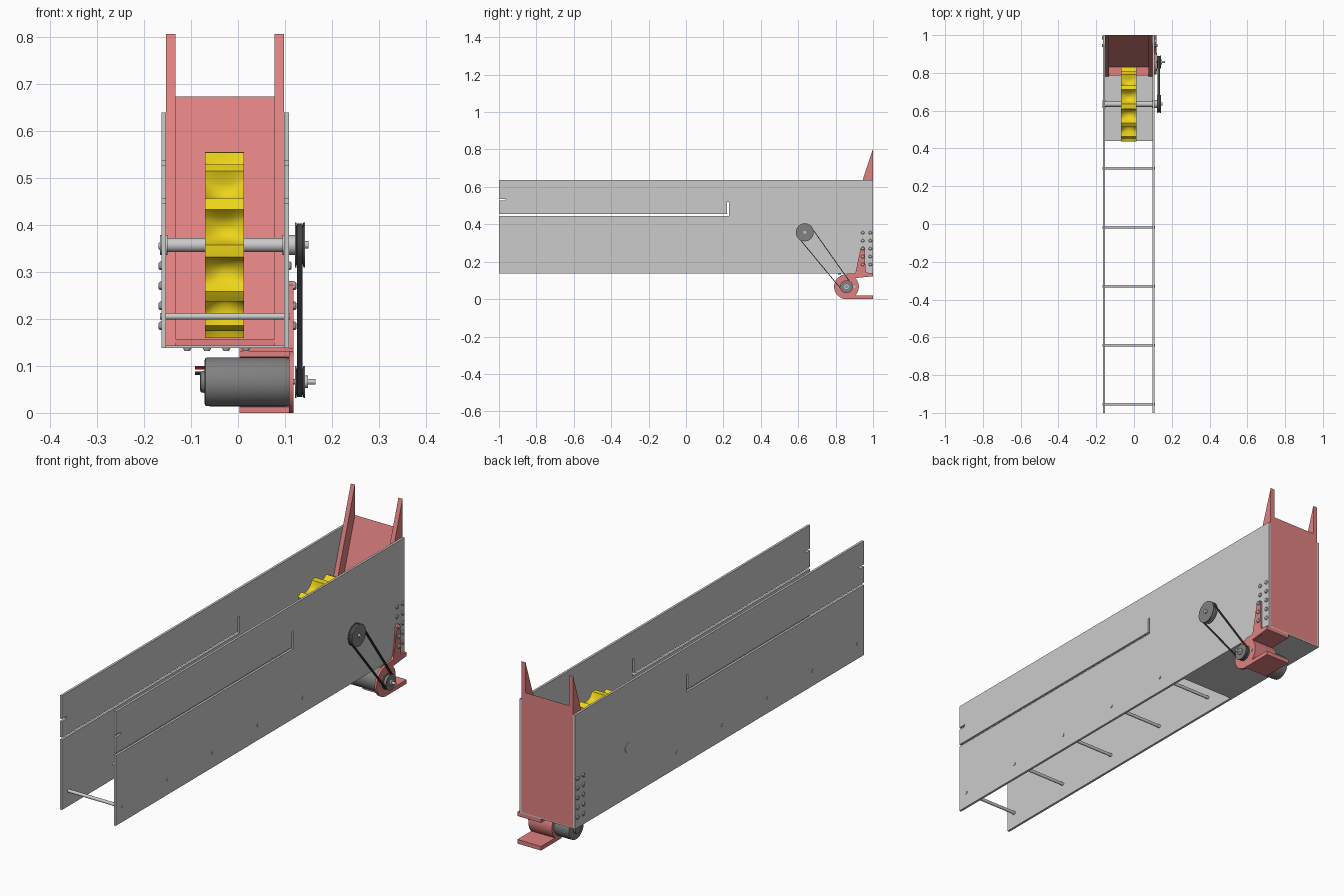
import bpy, bmesh
from math import sin, cos, pi, acos, atan2, hypot, radians

if "Cube" in bpy.data.objects:
    bpy.data.objects.remove(bpy.data.objects["Cube"])


def material(name, rgb):
    m = bpy.data.materials.new(name)
    m.diffuse_color = (*rgb, 1)
    m.use_nodes = True
    m.node_tree.nodes["Principled BSDF"].inputs["Base Color"].default_value = m.diffuse_color
    return m


RED = material("red_paint", (0.75, 0.22, 0.22))
YELLOW = material("yellow_plastic", (0.85, 0.66, 0.01))
DARK = material("dark_rubber", (0.06, 0.06, 0.06))
WIRE = material("wire_red", (0.6, 0.02, 0.02))
STEEL = material("steel", (0.22, 0.22, 0.22))


def finish(name, bm, mat):
    bmesh.ops.recalc_face_normals(bm, faces=bm.faces[:])
    me = bpy.data.meshes.new(name)
    bm.to_mesh(me)
    bm.free()
    ob = bpy.data.objects.new(name, me)
    bpy.context.collection.objects.link(ob)
    if mat:
        me.materials.append(mat)
    bpy.ops.object.select_all(action='DESELECT')
    ob.select_set(True)
    bpy.context.view_layer.objects.active = ob
    bpy.ops.object.shade_smooth_by_angle(angle=radians(30))
    return ob


def extrude_x(name, pts, x0, x1, mat=None):
    """Extrude a (y, z) outline from x0 to x1."""
    bm = bmesh.new()
    a = [bm.verts.new((x0, y, z)) for y, z in pts]
    b = [bm.verts.new((x1, y, z)) for y, z in pts]
    n = len(pts)
    caps = [bm.faces.new(a), bm.faces.new(b)]
    for i in range(n):
        j = (i + 1) % n
        bm.faces.new((a[i], a[j], b[j], b[i]))
    bmesh.ops.triangulate(bm, faces=caps)
    return finish(name, bm, mat)


def lathe_x(name, c, prof, mat=None, n=32):
    """Solid of revolution about an x axis through c; prof holds (x, r)."""
    bm = bmesh.new()
    rings = [[bm.verts.new((x, c[0] + r * cos(2 * pi * i / n), c[1] + r * sin(2 * pi * i / n)))
              for i in range(n)] for x, r in prof]
    for p, q in zip(rings, rings[1:]):
        for i in range(n):
            j = (i + 1) % n
            bm.faces.new((p[i], p[j], q[j], q[i]))
    bm.faces.new(rings[0])
    bm.faces.new(rings[-1])
    return finish(name, bm, mat)


def rod(name, c, r, x0, x1, mat=None, n=24):
    return lathe_x(name, c, [(x0, r), (x1, r)], mat, n)


def box(name, x0, x1, y0, y1, z0, z1, mat=None):
    return extrude_x(name, [(y0, z0), (y1, z0), (y1, z1), (y0, z1)], x0, x1, mat)


XL, XR, T = -0.153, 0.098, 0.01      # inner faces of the side plates
AXLE, MOTOR = (0.635, 0.357), (0.858, 0.066)

# side plates with the comb-shaped slot running in from the open end
outline = [(-1, .138), (1, .138), (1, .638), (-1, .638),
           (-1, .536), (-.964, .536), (-.964, .526), (-1, .526), (-1, .455)]
for b in (-.598, -.188, .225):
    outline += [(b - .005, .455), (b - .005, .536), (b + .038, .536),
                (b + .038, .526), (b + .005, .526), (b + .005, .455)]
outline[-1] = (.230, .445)
outline.append((-1, .445))
extrude_x("left_side_plate", outline, XL - T, XL)
extrude_x("right_side_plate", outline, XR, XR + T)

# floor plate and cross rods
box("floor_plate", XL, XR, .44, 1, .138, .143)
for i in range(5):
    rod(f"cross_rod_{i}", (-.955 + .3125 * i, .205), .007, XL - T - .003, XR + T + .003)

# end chute: sloped solid between two triangular cheeks
extrude_x("chute_ramp", [(.787, .143), (1, .143), (1, .672), (.83, .157), (.787, .157)],
          XL + .02, XR - .02, RED)
for nm, x in (("left_chute_cheek", XL), ("right_chute_cheek", XR - .02)):
    extrude_x(nm, [(.782, .143), (1, .143), (1, .805)], x, x + .02, RED)

# bolts through the plates into the chute
for side, x0, x1 in (("left", XL - T - .006, XL - T), ("right", XR + T, XR + T + .006)):
    for k in range(5):
        for y in (.945, .985):
            z = .185 + .0425 * k
            xa, xb = x0, x1
            if side == "right" and y < .96 and z < .28:
                xa, xb = x0 + .01, x1 + .01
            ends = [(xa, .006), (xa + .003, .009), (xb, .009)]
            if side == "right":
                ends = [(xa, .009), (xa + .003, .009), (xb, .006)]
            lathe_x(f"{side}_bolt_{k}", (y, z), ends, None, 12)
for x in (-.108, -.066, -.025, .017):
    bm = bmesh.new()
    bmesh.ops.create_cone(bm, cap_ends=True, segments=12, radius1=.006, radius2=.009, depth=.006)
    bmesh.ops.translate(bm, verts=bm.verts[:], vec=(x, .82, .135))
    finish("floor_bolt", bm, None)

# feeder wheel: rim with twelve scooped cups
TEETH, SUB, COLS, R = 12, 12, 8, .198
WX0, WX1 = -.07, .013
bm = bmesh.new()
cols = []
for c in range(COLS + 1):
    u = 2 * c / COLS - 1
    ring = []
    for i in range(TEETH * SUB):
        t = (i % SUB) / SUB
        f = (t - .25) / .75                      # land first, then cup
        cup = max(0, 1 - (2 * f - 1) ** 2) ** .5 if f > 0 else 0
        r = R - cup * (.026 + .016 * (1 - u * u))
        a = 2 * pi * i / (TEETH * SUB)
        ring.append(bm.verts.new((WX0 + (WX1 - WX0) * c / COLS,
                                  AXLE[0] + r * cos(a), AXLE[1] + r * sin(a))))
    cols.append(ring)
n = TEETH * SUB
for p, q in zip(cols, cols[1:]):
    for i in range(n):
        j = (i + 1) % n
        bm.faces.new((p[i], p[j], q[j], q[i]))
for ring in (cols[0], cols[-1]):
    mid = bm.verts.new((ring[0].co.x, *AXLE))
    for i in range(n):
        bm.faces.new((ring[i], ring[(i + 1) % n], mid))
finish("feeder_wheel", bm, YELLOW)

# axle with bearings
rod("axle", AXLE, .015, XL - T, XR + T + .014)
rod("axle_tip", AXLE, .008, .12, .15)
rod("left_bearing", AXLE, .021, XL - T - .003, XL + .003)
rod("right_bearing", AXLE, .021, XR - .003, XR + T + .014)


# pulleys: two flanges with a groove
def pulley(name, c, r):
    lathe_x(name, c, [(.121, r), (.124, r), (.125, r - .006), (.138, r - .006),
                      (.139, r), (.142, r)], STEEL, 40)


pulley("axle_pulley", AXLE, .048)
pulley("motor_pulley", MOTOR, .034)


# drive belt around both pulleys
def wrap(r1, r2, k=20):
    dy, dz = MOTOR[0] - AXLE[0], MOTOR[1] - AXLE[1]
    phi, beta = atan2(dz, dy), acos((r1 - r2) / hypot(dy, dz))
    pts = []
    for c, r, a0, a1 in ((MOTOR, r2, phi - beta, phi + beta),
                         (AXLE, r1, phi + beta, phi + 2 * pi - beta)):
        for i in range(k + 1):
            a = a0 + (a1 - a0) * i / k
            pts.append((c[0] + r * cos(a), c[1] + r * sin(a)))
    return pts


bm = bmesh.new()
loops = [[bm.verts.new((x, y, z)) for y, z in wrap(r1, r2)]
         for x, r1, r2 in ((.1255, .046, .032), (.1375, .046, .032),
                           (.1375, .042, .028), (.1255, .042, .028))]
for k in range(4):
    p, q = loops[k], loops[(k + 1) % 4]
    for i in range(len(p)):
        j = (i + 1) % len(p)
        bm.faces.new((p[i], p[j], q[j], q[i]))
finish("drive_belt", bm, DARK)

# motor can, rear cap, shaft, nut and leads
lathe_x("motor_can", MOTOR, [(-.071, .046), (-.069, .051), (-.06, .052), (.1, .052), (.108, .05)], STEEL, 48)
lathe_x("motor_rear_cap", MOTOR, [(-.081, .016), (-.079, .022), (-.07, .024)], STEEL)
rod("motor_shaft", MOTOR, .006, .1, .165)
rod("shaft_collar", MOTOR, .013, .14, .149)
rod("red_lead", (.858, .096), .004, -.091, -.065, WIRE, 10)
rod("black_lead", (.858, .084), .004, -.091, -.065, DARK, 10)

# motor bracket: half-round saddle with foot and top flange
RO, RI = .066, .053
arc = [pi / 2 - pi * i / 24 for i in range(25)]
saddle = [(MOTOR[0] + RO * cos(a), MOTOR[1] + RO * sin(a)) for a in arc]
saddle += [(MOTOR[0] + RI * cos(a), MOTOR[1] + RI * sin(a)) for a in reversed(arc)]
extrude_x("bracket_saddle", saddle, .003, .118, RED)
box("bracket_foot", .003, .118, .872, 1, 0, .018, RED)
box("bracket_top_flange", .003, .118, .862, 1, .121, .138, RED)
rod("bracket_face", MOTOR, .066, .108, .118, RED, 48)
extrude_x("bracket_arm", [(.87, .126), (.9, .135), (.92, .155), (.932, .185), (.934, .272),
                          (.94, .28), (.951, .28), (.957, .272), (.957, .155), (.962, .142),
                          (1, .138), (1, .122), (.9, .112)], .108, .118, RED)
for a in (0, pi):
    rod("motor_screw", (MOTOR[0] + .042 * cos(a), MOTOR[1] + .042 * sin(a)), .006, .117, .121, None, 12)
